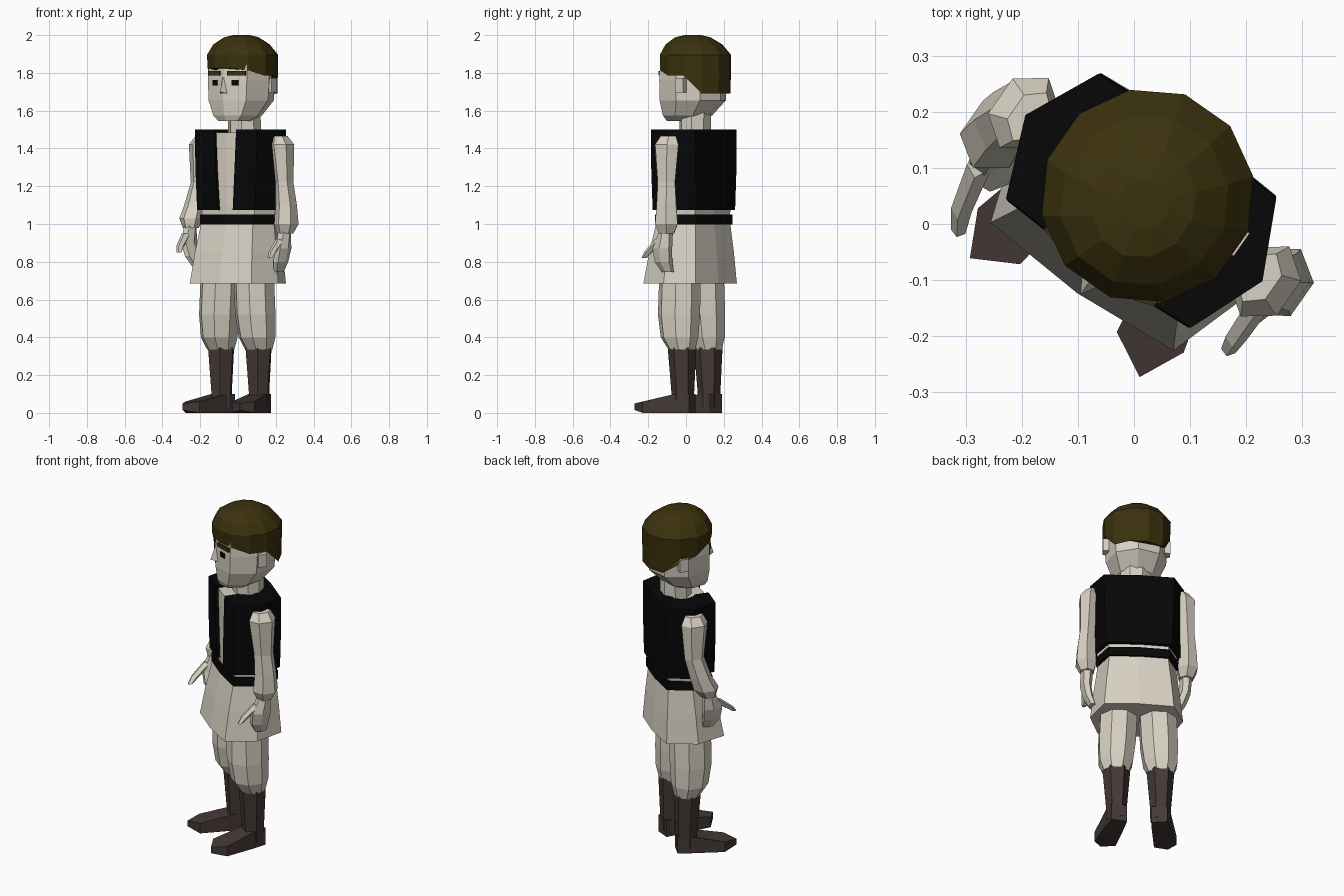
import bpy, bmesh, math
from mathutils import Matrix, Vector

if "Cube" in bpy.data.objects:
    bpy.data.objects.remove(bpy.data.objects["Cube"])

# The figure is built facing -y, then turned 35 degrees as a whole
TURN = Matrix.Rotation(math.radians(-35), 4, 'Z') @ Matrix.Translation((-0.012, 0, 0))
CY = 0.045  # body centre depth


def material(name, col):
    m = bpy.data.materials.new(name)
    m.diffuse_color = (*col, 1)
    m.use_nodes = True
    m.node_tree.nodes["Principled BSDF"].inputs["Base Color"].default_value = m.diffuse_color
    return m


CLOTH = material("off_white_cloth", (0.69, 0.64, 0.55))
SKIN = material("pale_skin", (0.67, 0.63, 0.54))
BLACK = material("black_cloth", (0.002, 0.002, 0.002))
LEATHER = material("brown_leather", (0.058, 0.041, 0.036))
HAIR = material("dark_olive_hair", (0.043, 0.031, 0.004))


def loft(name, rings, mat):
    """Closed flat-faced skin through rings of equal point count."""
    bm = bmesh.new()
    vs = [[bm.verts.new(p) for p in r] for r in rings]
    n = len(rings[0])
    for a, b in zip(vs, vs[1:]):
        for i in range(n):
            j = (i + 1) % n
            bm.faces.new((a[i], a[j], b[j], b[i]))
    bm.faces.new(vs[0][::-1])
    bm.faces.new(vs[-1])
    bmesh.ops.recalc_face_normals(bm, faces=bm.faces)
    bm.transform(TURN)
    me = bpy.data.meshes.new(name)
    bm.to_mesh(me)
    bm.free()
    me.materials.append(mat)
    ob = bpy.data.objects.new(name, me)
    bpy.context.collection.objects.link(ob)
    return ob


def ring(x, y, z, rx, ry, n=6, phase=0.0):
    return [(x + rx * math.cos(2 * math.pi * (i + phase) / n),
             y + ry * math.sin(2 * math.pi * (i + phase) / n), z) for i in range(n)]


def tube(name, stations, mat, n=6, phase=0.0):
    return loft(name, [ring(*s, n, phase) for s in stations], mat)


def box(name, c, size, mat, yaw=0.0):
    """Box whose width axis leans back by the slope yaw."""
    x, y, z = c
    sx, sy, sz = (v / 2 for v in size)
    return loft(name, [[(x + a * sx, y + b * sy + a * sx * yaw, z + k * sz)
                        for a, b in ((-1, -1), (1, -1), (1, 1), (-1, 1))]
                       for k in (-1, 1)], mat)


# Cross-sections: octagons with a vertex at the centre front and back
BODY = [(0, -1), (.78, -.92), (1, .02), (.75, .92), (0, 1.0), (-.75, .92), (-1, .02), (-.78, -.92)]
HEAD = [(0, -1), (.73, -.78), (1, .02), (.72, .72), (0, 1.0), (-.72, .72), (-1, .02), (-.73, -.78)]


def section(shape, x0, cy, z, rx, ry):
    return [(x0 + x * rx, cy + y * ry, z) for x, y in shape]


def body_ring(z, rx, ry, cy=CY):
    return section(BODY, 0, cy, z, rx, ry)


# Tunic, skirt and belt
loft("tunic_chest", [body_ring(0.99, .21, .125), body_ring(1.1, .222, .130),
                     body_ring(1.485, .235, .134)], CLOTH)
loft("tunic_skirt", [body_ring(0.685, .255, .180, .021), body_ring(0.85, .236, .160, .03),
                     body_ring(1.0, .215, .136, .04)], CLOTH)
loft("belt", [body_ring(0.998, .224, .142), body_ring(1.05, .224, .142)], BLACK)


# Sleeveless vest: C-shaped section open at the front
def vest_ring(z, rx, ry, gap, inner):
    path = [(gap / rx, -.97)] + BODY[1:] + [(-gap / rx, -.97)]
    out = [(x * rx, CY + y * ry, z) for x, y in path]
    inn = [(max(-1, min(1, x * inner)) * rx, CY + y * inner * ry, z) for x, y in path]
    inn[0] = (gap, inn[0][1], z)
    inn[-1] = (-gap, inn[-1][1], z)
    return out + inn[::-1]


loft("vest", [vest_ring(1.075, .24, .150, .048, .86),
              vest_ring(1.30, .252, .153, .062, .66),
              vest_ring(1.50, .258, .150, .070, .42)], BLACK)

# Legs, boots and feet
LX = -.008  # stance is slightly off the body centre
for s, side in ((1, "left"), (-1, "right")):
    tube(side + "_trouser_leg", [(LX + s * .123, .045, .335, .074, .072),
                                 (LX + s * .122, .03, .40, .098, .103),
                                 (LX + s * .116, .022, .52, .108, .116),
                                 (LX + s * .105, .022, .76, .108, .114)], CLOTH, 8, .5)
    tube(side + "_boot_shaft", [(LX + s * .121, .05, .03, .056, .062),
                                (LX + s * .121, .05, .11, .057, .062),
                                (LX + s * .121, .045, .345, .076, .076)], LEATHER)
    sole = [(-.044, .058, .10), (.044, .058, .10), (.054, -.02, .10), (.066, -.20, .06),
            (.012, -.272, .05), (-.058, -.215, .06), (-.05, -.02, .10)]
    spin = Matrix.Rotation(math.radians(11), 3, 'Z')
    feet = []
    for top in (0, 1):
        pts = []
        for x, y, z in sole:
            p = spin @ Vector((x, y, 0))
            low = .015 if y < -.25 else 0.0
            pts.append((LX + s * (.121 + p.x), .047 + p.y, z if top else low))
        feet.append(pts)
    loft(side + "_foot", feet, LEATHER)

# Arms and hands; the right hand swings forward (f), up (u) and inward (w)
for s, side, f, u, w in ((1, "left", 0, 0, 0), (-1, "right", -.085, .03, .02)):
    tube(side + "_sleeve", [(s * .275, .06 + f, .95 + u, .042, .045),
                            (s * .281, .062 + f * .85, 1.0 + u, .062, .072),
                            (s * .28, .062 + f * .5, 1.1, .055, .062),
                            (s * .272, .055, 1.22, .046, .056),
                            (s * .262, .05, 1.42, .06, .076),
                            (s * .25, .05, 1.465, .035, .052)], CLOTH, 6, .5)
    tube(side + "_palm", [(s * (.243 - w), .045 + f, .745 + u, .022, .036),
                          (s * (.266 - w), .032 + f, .80 + u, .030, .054),
                          (s * (.280 - w / 2), .035 + f, .87 + u, .032, .060),
                          (s * .275, .055 + f, .96 + u, .034, .038)], SKIN)
    tube(side + "_thumb", [(s * (.278 - w * 2), -.085 + f * 1.2, .82 + u, .014, .014),
                           (s * (.276 - w), -.055 + f * 1.1, .855 + u, .019, .026),
                           (s * .275, .02 + f, .92 + u, .022, .032)], SKIN, 5)

# Neck and head
tube("neck", [(.012, .06, 1.46, .09, .085), (.012, .06, 1.64, .088, .085)], SKIN, 8, .5)
HX = .006
loft("head", [section(HEAD, HX, *r) for r in (
    (-.01, 1.545, .085, .095), (.01, 1.575, .125, .128), (.045, 1.655, .166, .173),
    (.048, 1.76, .172, .176), (.05, 1.85, .168, .172), (.055, 1.93, .11, .11))], SKIN)


# Hair cap: lower edge falls from the fringe down to the nape
def hair_edge(p):
    x, y, _ = p
    z = 1.825 if y < -.07 else 1.75 if y < 0 else 1.785 if y < .12 else 1.69
    return (x, y, z - (.012 if x > .08 and y < -.07 else 0))


loft("hair", [[hair_edge(p) for p in ring(HX - .003, .055, 0, .186, .190, 12, .5)],
              ring(HX - .003, .055, 1.895, .190, .193, 12, .5),
              ring(HX - .003, .045, 1.95, .150, .155, 12, .5),
              ring(HX, .04, 1.988, .09, .10, 12, .5),
              ring(HX, .04, 2.0, .045, .045, 12, .5)], HAIR)

# Face details, lying on the two slanted face planes
SLOPE = .30
loft("nose", [[(HX - .025, -.115, 1.69), (HX + .025, -.115, 1.69), (HX, -.158, 1.70)],
              [(HX - .012, -.11, 1.775), (HX + .012, -.11, 1.775), (HX, -.132, 1.775)]], SKIN)
for s, side in ((1, "left"), (-1, "right")):
    box(side + "_eye", (HX + s * .064, -.109, 1.748), (.036, .009, .028), BLACK, s * SLOPE)
    box(side + "_eyebrow", (HX + s * .072, -.107, 1.797), (.095, .014, .024), HAIR, s * SLOPE)
    box(side + "_ear", (HX + s * .168, .08, 1.735), (.033, .05, .075), SKIN)
